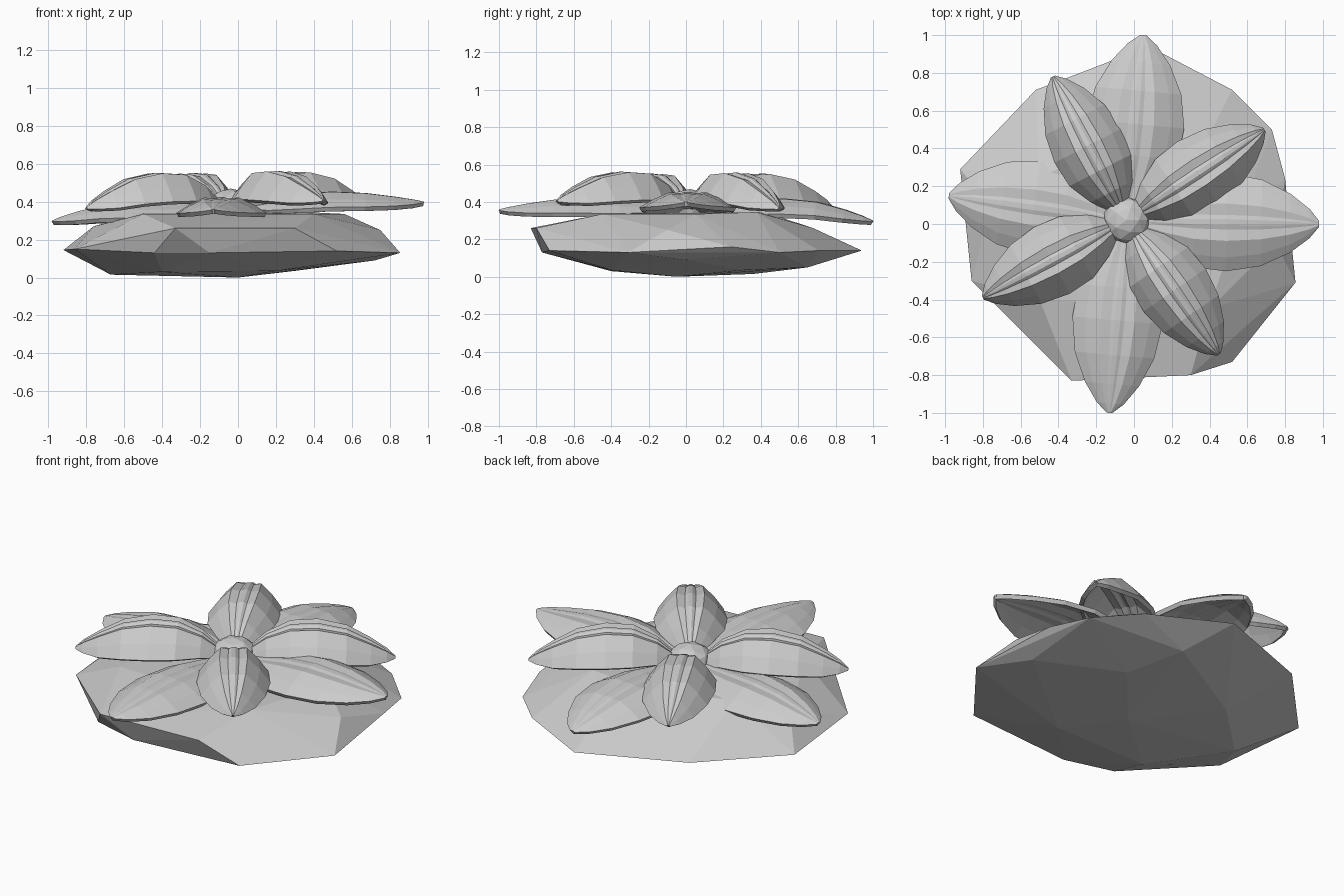
import bpy, bmesh
from mathutils import Vector

if "Cube" in bpy.data.objects:
    bpy.data.objects.remove(bpy.data.objects["Cube"])


def make_object(name, bm):
    bmesh.ops.recalc_face_normals(bm, faces=bm.faces[:])
    mesh = bpy.data.meshes.new(name)
    bm.to_mesh(mesh)
    bm.free()
    ob = bpy.data.objects.new(name, mesh)
    bpy.context.collection.objects.link(ob)
    return ob


# Faceted stone base: convex hull of a few corner points
corners = [
    (.08, .94, .14), (.52, .71, .14), (.73, .50, .13), (.80, .24, .16),
    (.855, -.31, .13), (.52, -.73, .14), (.30, -.80, .26), (-.33, -.83, .26),
    (-.44, -.69, .13), (-.15, -.77, .13), (-.86, -.30, .15), (-.92, .29, .145),
    (-.52, .71, .15), (-.76, .10, .27), (.75, -.10, .25), (.10, .68, .26),
    (-.50, -.40, .335), (.40, -.45, .335), (.56, .05, .335), (.35, .38, .345),
    (-.10, .42, .345), (-.50, .25, .345),
    (-.67, .05, .015), (0, -.05, 0), (-.35, .36, .015), (.30, .30, .035),
    (.20, -.40, .035), (-.40, -.40, .03), (.72, 0, .09), (.2, .65, .05)]
bm = bmesh.new()
for c in corners:
    bm.verts.new(c)
bmesh.ops.convex_hull(bm, input=bm.verts[:])
loose = [v for v in bm.verts if not v.link_faces]
bmesh.ops.delete(bm, geom=loose, context='VERTS')
make_object("stone_base", bm)

CENTRE = Vector((-.04, .02))
# Position along the petal and relative width there
STATIONS = [(.06, .2), (.2, .62), (.35, .93), (.52, 1), (.7, .88),
            (.85, .6), (.95, .3), (1, .06)]
# Position across the petal and relative drop: steep rims, creased crown
ACROSS = [(-1, 1), (-.72, .5), (-.38, .04), (-.15, .1), (-.06, .02),
          (.06, .02), (.15, .1), (.38, .04), (.72, .5), (1, 1)]


def petal(name, tip, heights, half_width, drop):
    """Arched petal with a creased crown and a thin central vein."""
    axis = Vector(tip) - CENTRE
    side = Vector((-axis.y, axis.x)).normalized()
    bm = bmesh.new()
    rows = []
    for (t, w), z in zip(STATIONS, heights):
        row = []
        for u, d in ACROSS:
            p = CENTRE + axis * t + side * (u * w * half_width)
            row.append(bm.verts.new((p.x, p.y, z - d * w * drop)))
        rows.append(row)
    for a, b in zip(rows, rows[1:]):
        for i in range(len(ACROSS) - 1):
            bm.faces.new((a[i], a[i + 1], b[i + 1], b[i]))
    ob = make_object(name, bm)
    if sum(p.normal.z for p in ob.data.polygons) < 0:
        ob.data.flip_normals()
    mod = ob.modifiers.new("thickness", 'SOLIDIFY')
    mod.thickness = .025
    mod.offset = -1


# Lower ring of wide, flatter petals
lower = [((.05, 1.0), .30, .42, .26), ((.98, 0), .40, .455, .26),
         ((-.13, -1.0), .36, .425, .24), ((-.98, .15), .30, .40, .25)]
for n, (tip, end, top, width) in enumerate(lower):
    f = [.0, .35, .8, 1, .85, .5, .2, 0]
    hs = [(.38 if i < 3 else end) * (1 - k) + top * k for i, k in enumerate(f)]
    petal(f"lower_petal_{n + 1}", tip, hs, width, .085)

# Upper ring of strongly arched petals
upper = [((.69, .50), .37, .56), ((-.43, .78), .38, .555),
         ((-.80, -.39), .37, .555), ((.45, -.69), .41, .565)]
for n, (tip, end, top) in enumerate(upper):
    f = [.0, .6, .95, 1, .83, .48, .2, 0]
    hs = [(.39 if i < 3 else end) * (1 - k) + top * k for i, k in enumerate(f)]
    petal(f"upper_petal_{n + 1}", tip, hs, .2, .155)

# Central bud
bpy.ops.mesh.primitive_ico_sphere_add(subdivisions=2, radius=.125,
                                      location=(-.04, .02, .375))
bud = bpy.context.object
bud.name = "flower_bud"
bud.scale = (1, 1, .75)
